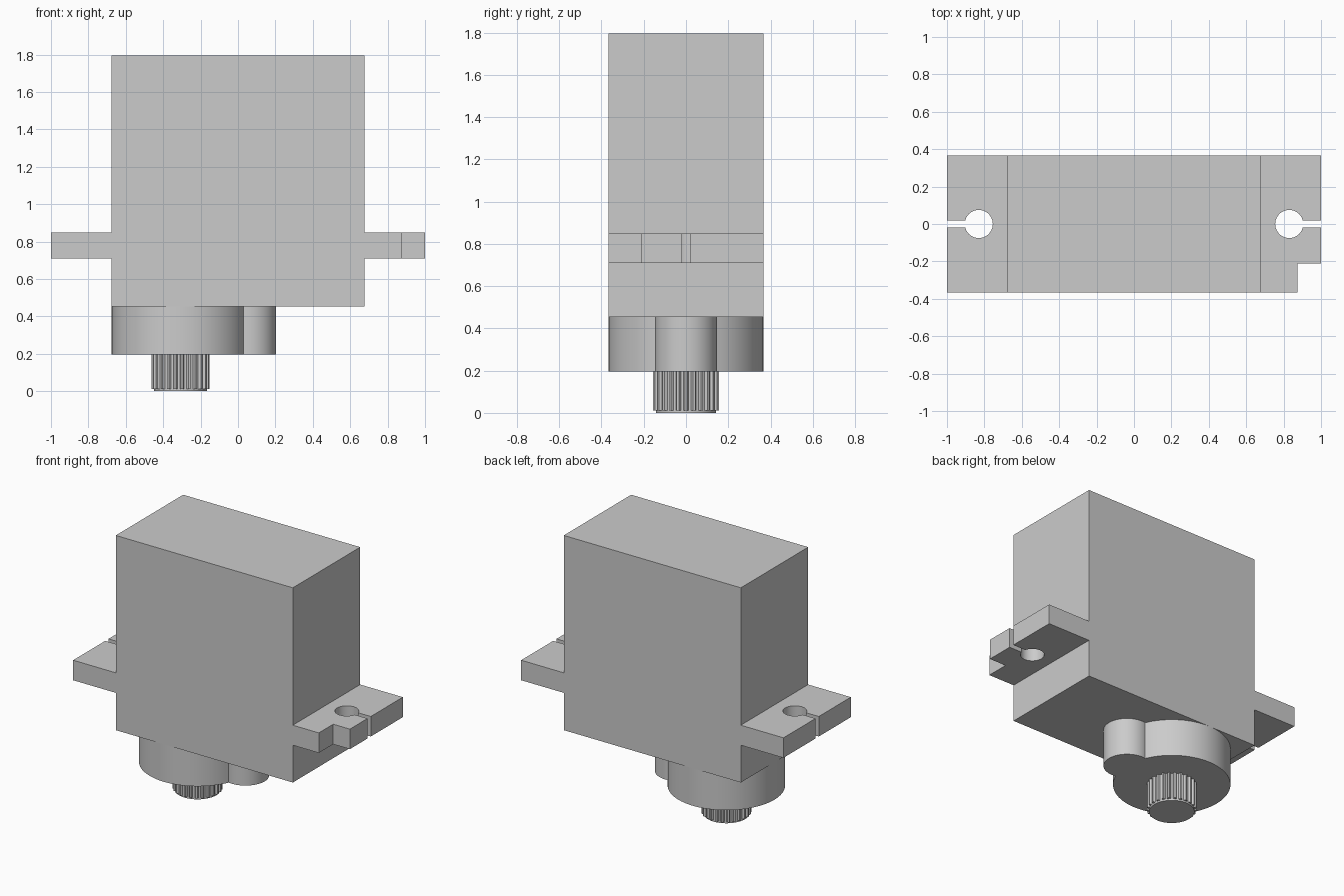
import bpy, bmesh
from math import cos, sin, pi, atan2, asin, acos, hypot

cube = bpy.data.objects.get("Cube")
if cube:
    bpy.data.objects.remove(cube, do_unlink=True)

# One plain grey plastic
grey = bpy.data.materials.new("light_grey_plastic")
grey.use_nodes = True
colour = (0.6, 0.6, 0.6, 1)
grey.diffuse_color = colour
grey.node_tree.nodes["Principled BSDF"].inputs["Base Color"].default_value = colour


def arc(cx, cy, r, start, end, steps):
    """Points along an arc, both ends included."""
    angles = [start + (end - start) * i / steps for i in range(steps + 1)]
    return [(cx + r * cos(a), cy + r * sin(a)) for a in angles]


def prism(name, outline, z0, z1, smooth=False):
    """Extrude a flat outline from z0 to z1."""
    bm = bmesh.new()
    face = bm.faces.new([bm.verts.new((x, y, z0)) for x, y in outline])
    new = bmesh.ops.extrude_face_region(bm, geom=[face])["geom"]
    top = [v for v in new if isinstance(v, bmesh.types.BMVert)]
    bmesh.ops.translate(bm, verts=top, vec=(0, 0, z1 - z0))
    bmesh.ops.recalc_face_normals(bm, faces=bm.faces)
    mesh = bpy.data.meshes.new(name)
    bm.to_mesh(mesh)
    bm.free()
    mesh.materials.append(grey)
    ob = bpy.data.objects.new(name, mesh)
    bpy.context.collection.objects.link(ob)
    if smooth:
        bpy.ops.object.select_all(action='DESELECT')
        ob.select_set(True)
        bpy.context.view_layer.objects.active = ob
        bpy.ops.object.shade_smooth_by_angle(angle=pi / 6)
    return ob


W, D = 0.675, 0.367          # half width and half depth of the case
BASE = 0.453                 # underside of the case
HUB_X, HUB_R = -W + D, D     # output hub, flush with three case sides
BOSS_X, BOSS_R = 0.057, 0.147
HUB_Z = 0.195

# Case
prism("case", [(-W, -D), (W, -D), (W, D), (-W, D)], BASE, 1.795)

# Mounting flanges with keyhole slots; the left one has a notched corner
HOLE_X, HOLE_R, SLOT = 0.83, 0.075, 0.018
a = asin(SLOT / HOLE_R)
keyhole = [(1, -SLOT)] + arc(HOLE_X, 0, HOLE_R, 2 * pi - a, a, 40) + [(1, SLOT)]
inner = [(1, D), (W, D), (W, -D)]
notch = [(0.873, -D), (0.873, -0.21), (1, -0.21)]
prism("left_flange", keyhole + inner + notch, 0.71, 0.848, True)
right = [(-x, y) for x, y in keyhole + inner + [(1, -D)]]
prism("right_flange", right, 0.71, 0.848, True)

# Output hub joined with the small gear boss in one outline
gap = BOSS_X - HUB_X
t = acos((gap ** 2 + HUB_R ** 2 - BOSS_R ** 2) / (2 * gap * HUB_R))
b = atan2(HUB_R * sin(t), HUB_R * cos(t) - gap)
hub = arc(HUB_X, 0, HUB_R, t, 2 * pi - t, 80)
boss = arc(BOSS_X, 0, BOSS_R, -b, b, 32)
prism("gear_housing", hub + boss[1:-1], HUB_Z, BASE, True)

# Splined output shaft with a plain end collar
TEETH, TIP_R, ROOT_R = 25, 0.156, 0.142
step = 2 * pi / TEETH
spline = []
for i in range(TEETH):
    for k, r in ((-0.32, ROOT_R), (-0.14, TIP_R), (0.14, TIP_R), (0.32, ROOT_R)):
        spline.append((HUB_X + r * cos((i + k) * step), r * sin((i + k) * step)))
prism("splined_shaft", spline, 0.012, HUB_Z)
prism("shaft_end", arc(HUB_X, 0, ROOT_R, 0, 2 * pi, 64)[:-1], 0, 0.012, True)
